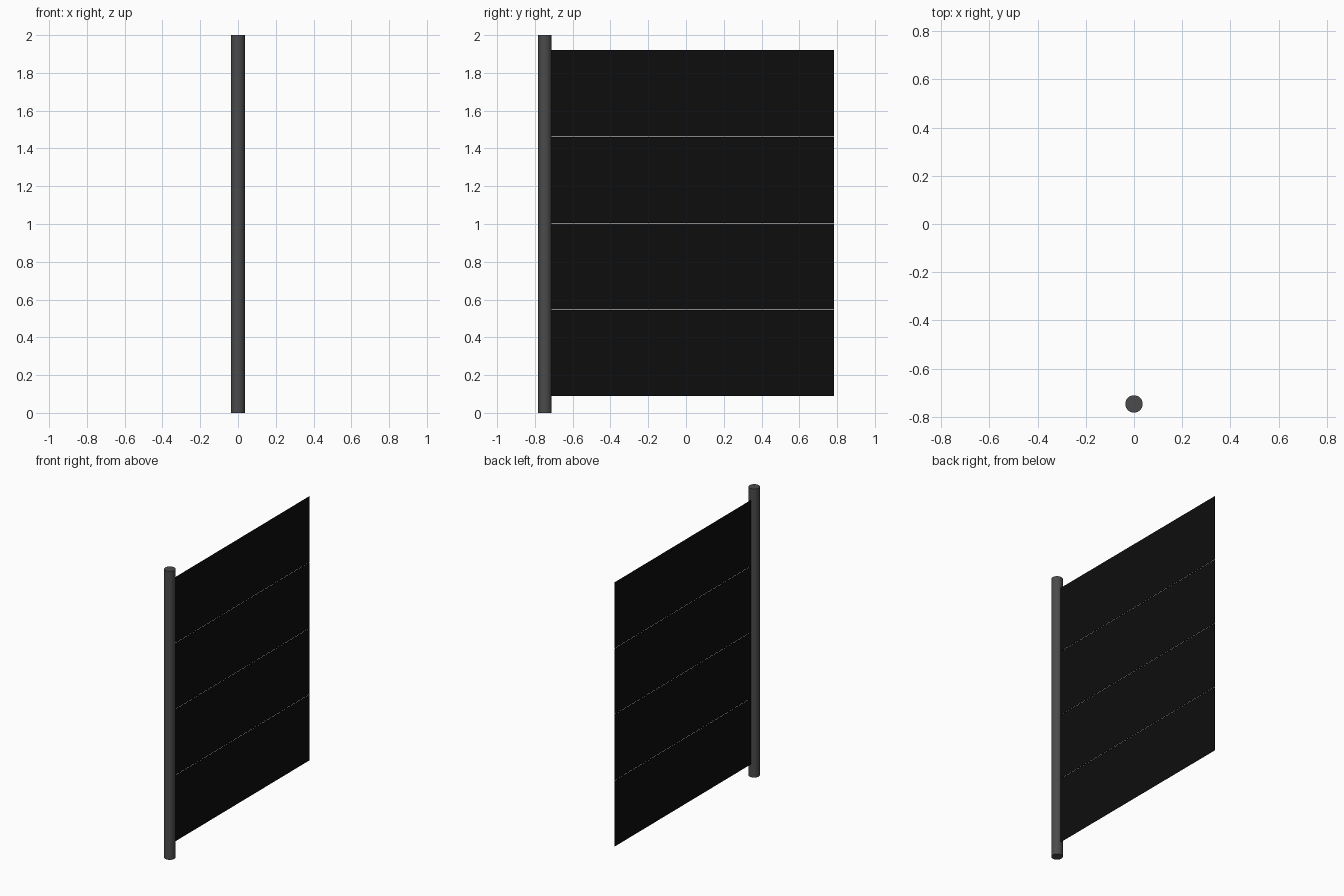
import bpy

if "Cube" in bpy.data.objects:
    bpy.data.objects.remove(bpy.data.objects["Cube"])


def material(name, rgb):
    m = bpy.data.materials.new(name)
    m.diffuse_color = (*rgb, 1)
    m.use_nodes = True
    m.node_tree.nodes["Principled BSDF"].inputs["Base Color"].default_value = m.diffuse_color
    return m


pole_grey = material("pole_grey", (0.07, 0.07, 0.07))
panel_black = material("panel_black", (0.004, 0.004, 0.004))

# Upright round pole
POLE_Y, RADIUS = -0.747, 0.036
bpy.ops.mesh.primitive_cylinder_add(vertices=32, radius=RADIUS, depth=2,
                                    location=(0, POLE_Y, 1))
pole = bpy.context.object
pole.name = "pole"
pole.data.materials.append(pole_grey)
bpy.ops.object.shade_smooth_by_angle()

# Four very thin stacked panels with hairline gaps between them
Y0, Y1 = POLE_Y + RADIUS - 0.01, 0.783
Z0, Z1, COUNT, GAP, THICK = 0.088, 1.921, 4, 0.002, 0.001
step = (Z1 - Z0) / COUNT
for i in range(COUNT):
    bpy.ops.mesh.primitive_cube_add(
        size=1, location=(0, (Y0 + Y1) / 2, Z0 + (i + 0.5) * step))
    panel = bpy.context.object
    panel.name = f"panel_{i + 1}"
    panel.scale = (THICK, Y1 - Y0, step - GAP)
    bpy.ops.object.transform_apply(location=False, rotation=False, scale=True)
    panel.data.materials.append(panel_black)
